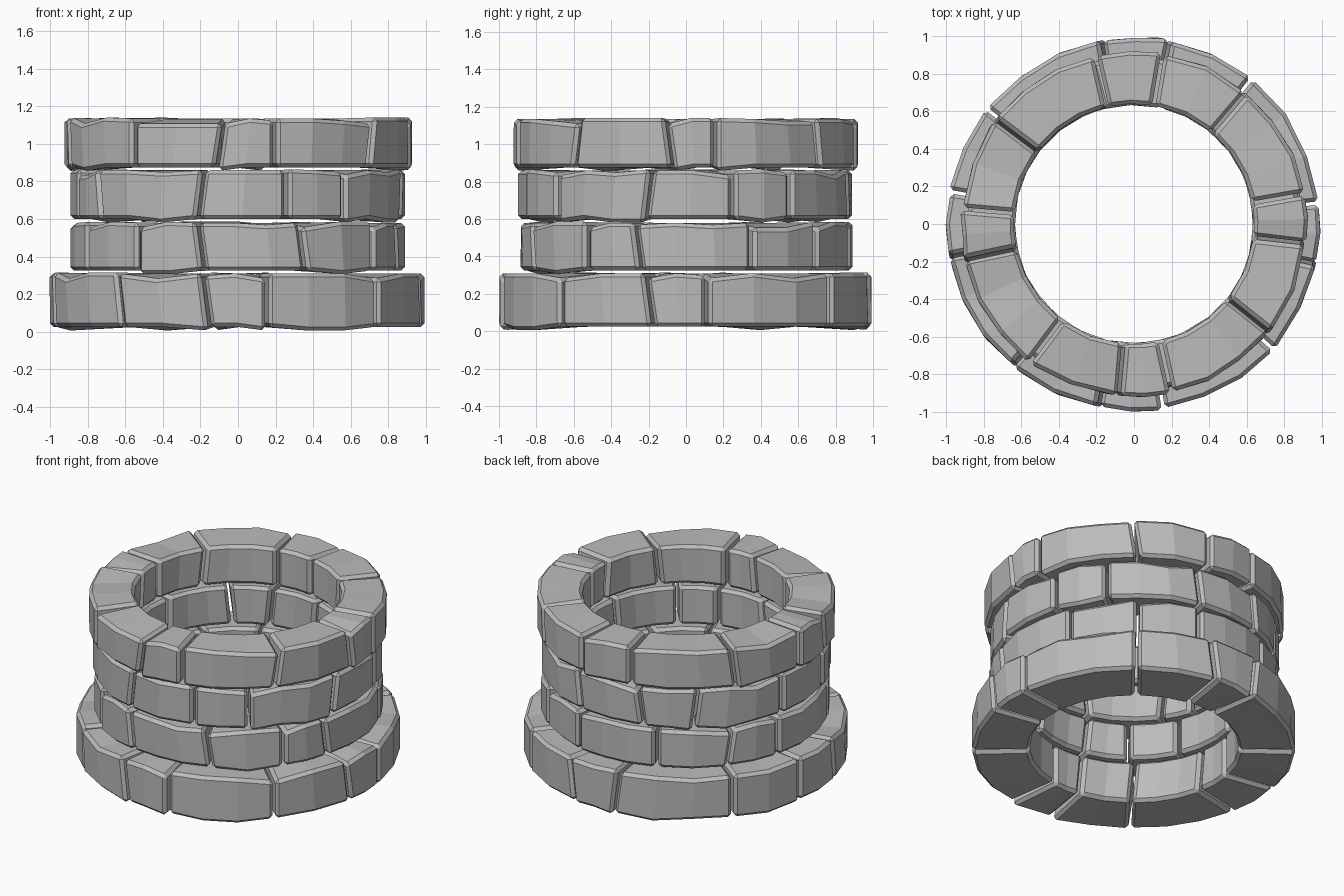
import bpy, bmesh, math, random

if "Cube" in bpy.data.objects:
    bpy.data.objects.remove(bpy.data.objects["Cube"])

random.seed(11)
stone = bpy.data.materials.new("grey_stone")
stone.diffuse_color = (0.5, 0.5, 0.5, 1)
stone.use_nodes = True
stone.node_tree.nodes["Principled BSDF"].inputs["Base Color"].default_value = stone.diffuse_color

# name, bottom z, top z, outer radius, inner radius, joint angles in degrees
COURSES = [
    ("base_course", 0.025, 0.31, 1.0, 0.645,
     [-169, -129.5, -100, -81, -42, -11.5, 6.5, 51, 80, 99, 142, 170]),
    ("lower_course", 0.325, 0.58, 0.895, 0.635,
     [-155, -127, -103, -67, -36.5, -17, 23.4, 51.6, 77, 113, 143, 165]),
    ("upper_course", 0.60, 0.86, 0.895, 0.635,
     [-163.5, -146, -103, -73, -50.5, -13, 16.5, 39, 77, 106.5, 129, 167]),
    ("rim_course", 0.875, 1.135, 0.925, 0.64,
     [-167, -127, -96, -77.5, -39.5, -5.5, 10, 50.5, 80.5, 103, 144, 175]),
]
GAP = 0.009      # half of the joint width
CHAMFER = 0.02


def add_block(bm, z0, z1, r_out, r_in, a0, a1, lean0, lean1):
    """One curved stone: rings of four corners swept from joint a0 to a1."""
    n = max(2, round(math.degrees(a1 - a0) / 14))
    rows = []
    for i in range(n + 1):
        t = i / n
        dz_top = random.choice((0, 0, -0.012, -0.028, 0.006))
        dz_bot = random.choice((0, 0, 0, 0, -0.02))
        dr = random.uniform(-0.012, 0.004)
        row = []
        for r, z, side in ((r_in, z0, -1), (r_out + dr, z0 + dz_bot, -1),
                           (r_out + dr, z1 + dz_top, 1), (r_in, z1, 1)):
            start = a0 + side * lean0 + GAP / r
            end = a1 + side * lean1 - GAP / r
            a = start + (end - start) * t
            row.append(bm.verts.new((r * math.cos(a), r * math.sin(a), z)))
        rows.append(row)
    faces = [bm.faces.new(rows[0][::-1]), bm.faces.new(rows[-1])]
    for p, q in zip(rows, rows[1:]):
        for k in range(4):
            m = (k + 1) % 4
            faces.append(bm.faces.new((p[k], p[m], q[m], q[k])))
    # chamfer the outline of the stone, not the seams along its curve
    ends = {e for f in faces[:2] for e in f.edges}
    along = {e for f in faces for e in f.edges
             if not any(e.verts[0] in row and e.verts[1] in row for row in rows)}
    bmesh.ops.bevel(bm, geom=list(ends | along), offset=CHAMFER,
                    offset_type='OFFSET', segments=1, affect='EDGES',
                    clamp_overlap=True)


for name, z0, z1, r_out, r_in, joints in COURSES:
    bm = bmesh.new()
    angles = [math.radians(a) for a in joints]
    leans = [random.choice((0, 0, 0.02, -0.02)) for _ in angles]
    for i, a0 in enumerate(angles):
        j = (i + 1) % len(angles)
        a1 = angles[j] + (math.tau if j == 0 else 0)
        add_block(bm, z0, z1, r_out, r_in, a0, a1, leans[i], leans[j])
    bmesh.ops.recalc_face_normals(bm, faces=bm.faces[:])
    mesh = bpy.data.meshes.new(name)
    bm.to_mesh(mesh)
    bm.free()
    mesh.materials.append(stone)
    bpy.context.collection.objects.link(bpy.data.objects.new(name, mesh))
